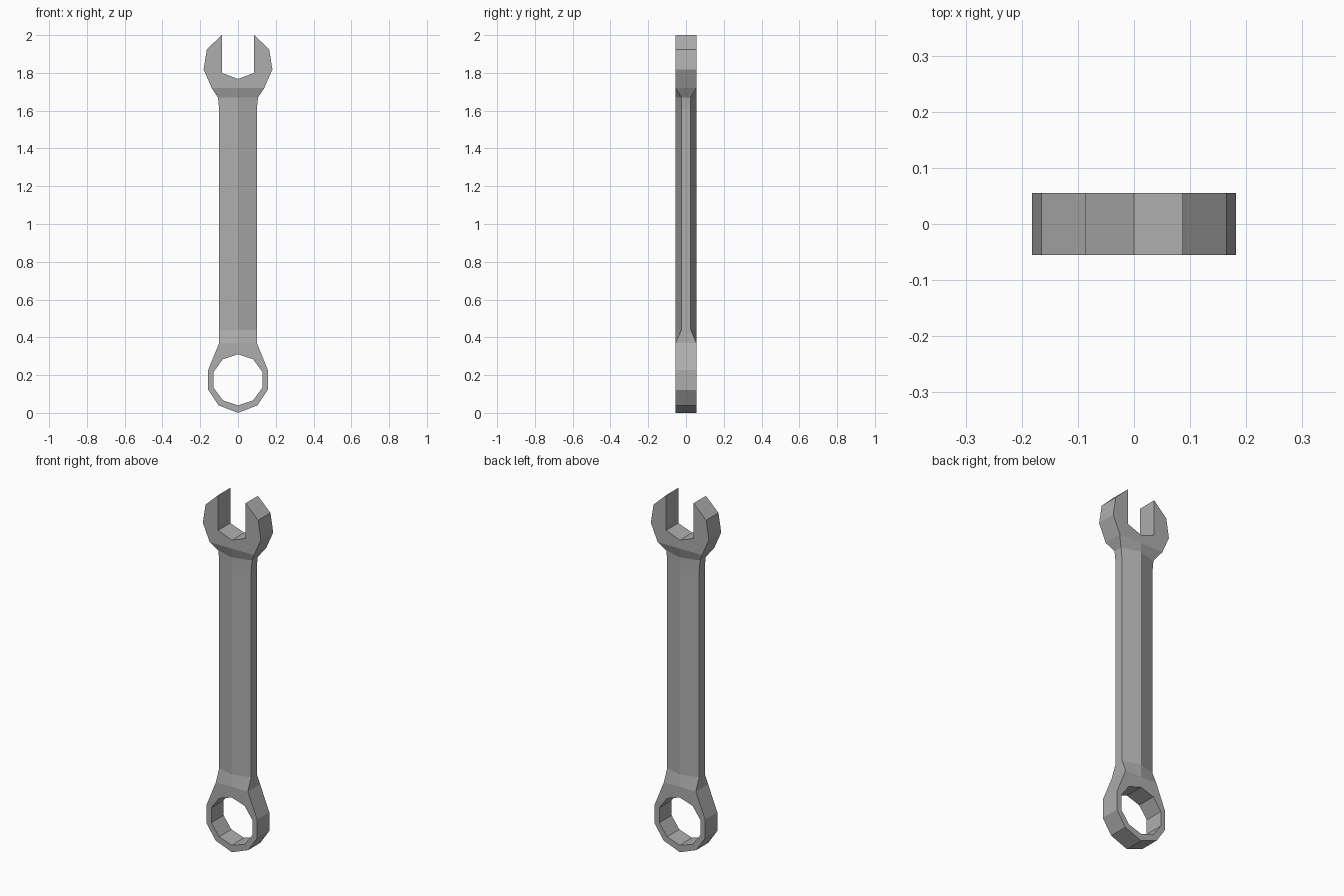
import bpy, bmesh

if "Cube" in bpy.data.objects:
    bpy.data.objects.remove(bpy.data.objects["Cube"])

T = 0.055  # half thickness
bm = bmesh.new()


def face(pts):
    bm.faces.new([bm.verts.new(p) for p in pts])


def plate(pts, side):
    """Half plate: pts run along the outline (x, z); edges on the
    centre line and on the handle joint are left open."""
    for y in (-T, T):
        face([(side * x, y, z) for x, z in pts])
    for (x1, z1), (x2, z2) in zip(pts, pts[1:] + pts[:1]):
        on_centre = x1 == 0 and x2 == 0
        on_joint = z1 == z2 and z1 in (0.37, 1.72)
        if not (on_centre or on_joint):
            face([(side * x1, -T, z1), (side * x2, -T, z2),
                  (side * x2, T, z2), (side * x1, T, z1)])


# Ring end, half outline: outer edge then the ten-sided hole
ring = [(0, 0), (0.103, 0.04), (0.158, 0.122), (0.158, 0.227), (0.1, 0.37), (0, 0.37),
        (0, 0.31), (0.08, 0.284), (0.129, 0.217), (0.129, 0.133), (0.08, 0.066), (0, 0.04)]
# Open jaw, half outline
jaw = [(0, 1.72), (0.139, 1.72), (0.182, 1.818), (0.165, 1.925), (0.086, 2),
       (0.086, 1.80), (0, 1.768)]
# Ridged handle sections: z, half width, half edge thickness
sections = [(0.37, 0.1, T), (0.44, 0.1, 0.025), (1.61, 0.1, 0.025),
            (1.67, 0.106, 0.025), (1.72, 0.139, T)]

for side in (1, -1):
    plate(ring, side)
    plate(jaw, side)
    loops = [[(0, -T, z), (side * w, -t, z), (side * w, t, z), (0, T, z)]
             for z, w, t in sections]
    for a, b in zip(loops, loops[1:]):
        for i in range(3):
            face([a[i], a[i + 1], b[i + 1], b[i]])

# Weld both halves into one closed body
bmesh.ops.remove_doubles(bm, verts=bm.verts[:], dist=0.0005)
bmesh.ops.recalc_face_normals(bm, faces=bm.faces[:])
mesh = bpy.data.meshes.new("combination_wrench")
bm.to_mesh(mesh)
bm.free()

# Dark steel colour
steel = bpy.data.materials.new("dark_steel")
steel.diffuse_color = (0.42, 0.42, 0.42, 1)
steel.use_nodes = True
steel.node_tree.nodes["Principled BSDF"].inputs["Base Color"].default_value = steel.diffuse_color
mesh.materials.append(steel)
bpy.context.collection.objects.link(bpy.data.objects.new("combination_wrench", mesh))
